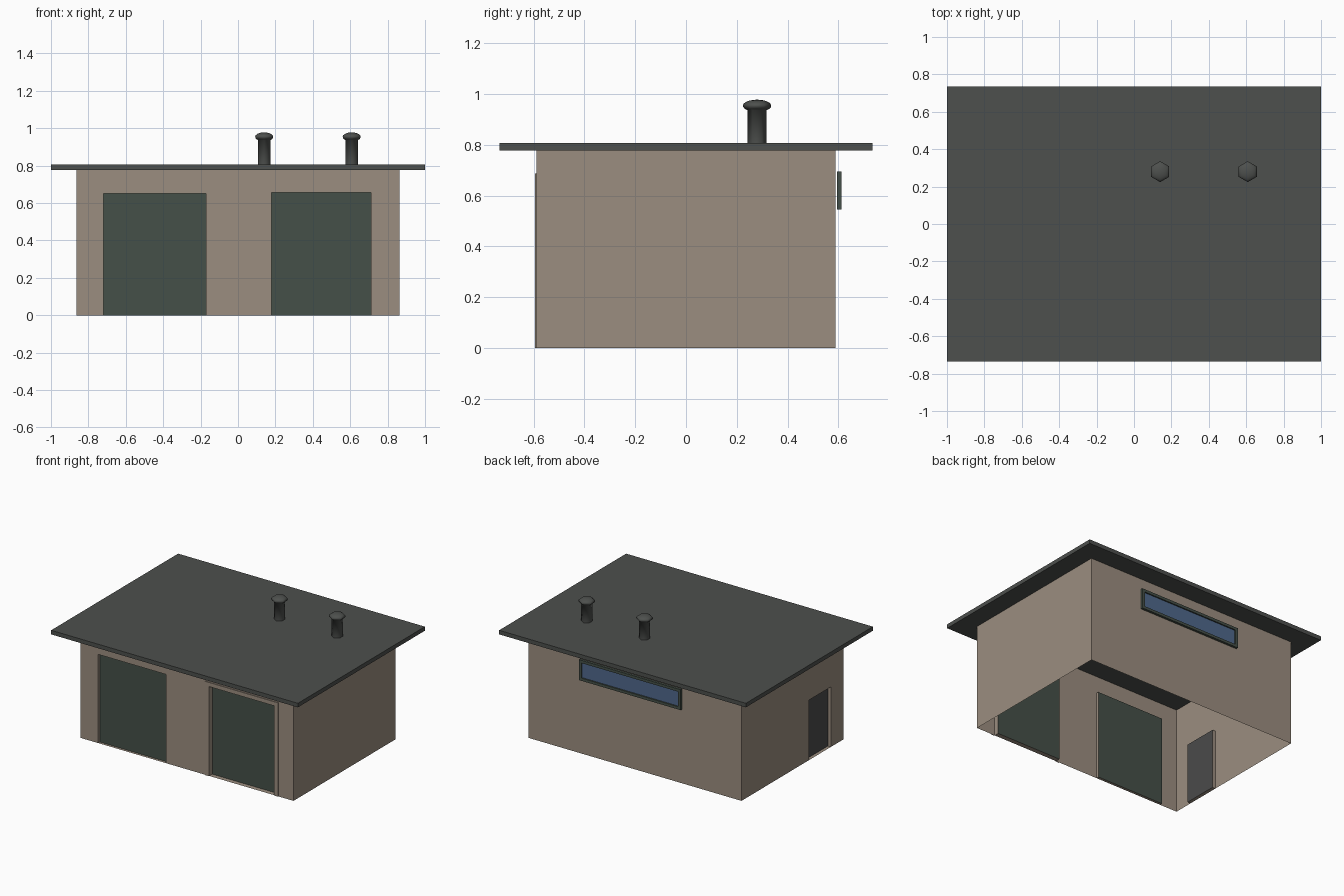
import bpy, bmesh, math

if "Cube" in bpy.data.objects:
    bpy.data.objects.remove(bpy.data.objects["Cube"])

X, Y, H = 0.863, 0.59, 0.777


def material(name, color):
    m = bpy.data.materials.new(name)
    m.diffuse_color = (*color, 1)
    m.use_nodes = True
    m.node_tree.nodes["Principled BSDF"].inputs["Base Color"].default_value = m.diffuse_color
    return m


WALL = material("plaster", (0.33, 0.27, 0.215))
ROOF = material("roofing", (0.075, 0.08, 0.075))
GREEN = material("green_paint", (0.06, 0.08, 0.065))
DARK = material("dark_grey", (0.07, 0.07, 0.07))
GLASS = material("glass", (0.08, 0.14, 0.26))


def finish(name, bm, mat):
    bmesh.ops.remove_doubles(bm, verts=bm.verts, dist=1e-5)
    bmesh.ops.recalc_face_normals(bm, faces=bm.faces)
    me = bpy.data.meshes.new(name)
    bm.to_mesh(me)
    bm.free()
    me.materials.append(mat)
    ob = bpy.data.objects.new(name, me)
    bpy.context.collection.objects.link(ob)
    return ob


def box(name, lo, hi, mat):
    bm = bmesh.new()
    bmesh.ops.create_cube(bm, size=1)
    for v in bm.verts:
        for i in range(3):
            v.co[i] = (lo[i] + hi[i]) / 2 + v.co[i] * (hi[i] - lo[i])
    return finish(name, bm, mat)


def quad(bm, pts):
    bm.faces.new([bm.verts.new(p) for p in pts])


def wall(bm, place, half, openings):
    """Sheet wall with recessed openings (u0, u1, top, depth)."""
    us = sorted({-half, half, *(u for o in openings for u in o[:2])})
    zs = sorted({0, H, *(o[2] for o in openings)})
    for a, b in zip(us, us[1:]):
        for c, d in zip(zs, zs[1:]):
            if any(o[0] <= a and b <= o[1] and d <= o[2] for o in openings):
                continue
            quad(bm, [place(a, 0, c), place(b, 0, c), place(b, 0, d), place(a, 0, d)])
    # jambs, head and sill of every recess
    for u0, u1, t, dep in openings:
        ring = [(u0, 0), (u0, t), (u1, t), (u1, 0)]
        for (a, c), (b, d) in zip(ring, ring[1:] + ring[:1]):
            quad(bm, [place(a, 0, c), place(b, 0, d), place(b, dep, d), place(a, dep, c)])


def door(name, place, o, mat):
    bm = bmesh.new()
    u0, u1, t, dep = o
    quad(bm, [place(u0, dep, 0), place(u1, dep, 0), place(u1, dep, t), place(u0, dep, t)])
    finish(name, bm, mat)


def front(u, d, z):
    return (u, -Y + d, z)


def left(u, d, z):
    return (-X + d, u, z)


# Walls, open below, with recessed doors
gate_a = (-0.72, -0.17, 0.65, 0.02)
gate_b = (0.18, 0.71, 0.657, 0.035)
side = (-0.445, -0.19, 0.44, 0.025)
bm = bmesh.new()
wall(bm, front, X, [gate_a, gate_b])
wall(bm, lambda u, d, z: (u, Y, z), X, [])
wall(bm, left, Y, [side])
wall(bm, lambda u, d, z: (X, u, z), Y, [])
finish("walls", bm, WALL)
door("left_garage_door", front, gate_a, GREEN)
door("right_garage_door", front, gate_b, GREEN)
door("side_door", left, side, DARK)

# Thin trim round the right garage door
for n, lo, hi in (("left", (0.15, 0), (0.18, 0.687)),
                  ("right", (0.71, 0), (0.74, 0.687)),
                  ("top", (0.18, 0.657), (0.71, 0.687))):
    box("door_trim_" + n, (lo[0], -Y - 0.005, lo[1]), (hi[0], -Y, hi[1]), WALL)

# Roof slab
box("roof", (-1, -0.735, 0.777), (1, 0.735, 0.807), ROOF)

# Back window: frame bars and glass
x0, x1, z0, z1, w = -0.385, 0.44, 0.545, 0.695, 0.02
for n, a, b, c, d in (("bottom", x0, x1, z0, z0 + w), ("top", x0, x1, z1 - w, z1),
                      ("right", x0, x0 + w, z0 + w, z1 - w),
                      ("left", x1 - w, x1, z0 + w, z1 - w)):
    box("window_frame_" + n, (a, 0.595, c), (b, 0.612, d), GREEN)
box("window_glass", (x0 + w, 0.596, z0 + w), (x1 - w, 0.603, z1 - w), GLASS)


# Six-sided vent pipes with squashed round caps
def vent(name, cx, cy, n=6):
    prof = [(0.0375, 0.8)]
    for i in range(9):
        a = math.radians(-48 + i * 138 / 8)
        prof.append((0.056 * math.cos(a), 0.954 + 0.024 * math.sin(a)))
    bm = bmesh.new()
    rings = [[bm.verts.new((cx + r * math.cos(math.pi / 2 + k * math.tau / n),
                            cy + r * math.sin(math.pi / 2 + k * math.tau / n), z))
              for k in range(n)] for r, z in prof]
    for p, q in zip(rings, rings[1:]):
        for k in range(n):
            j = (k + 1) % n
            bm.faces.new((p[k], p[j], q[j], q[k]))
    ob = finish(name, bm, ROOF)
    bpy.ops.object.select_all(action='DESELECT')
    ob.select_set(True)
    bpy.context.view_layer.objects.active = ob
    bpy.ops.object.shade_smooth_by_angle(angle=math.radians(65))


vent("vent_left", 0.14, 0.28)
vent("vent_right", 0.608, 0.28)
